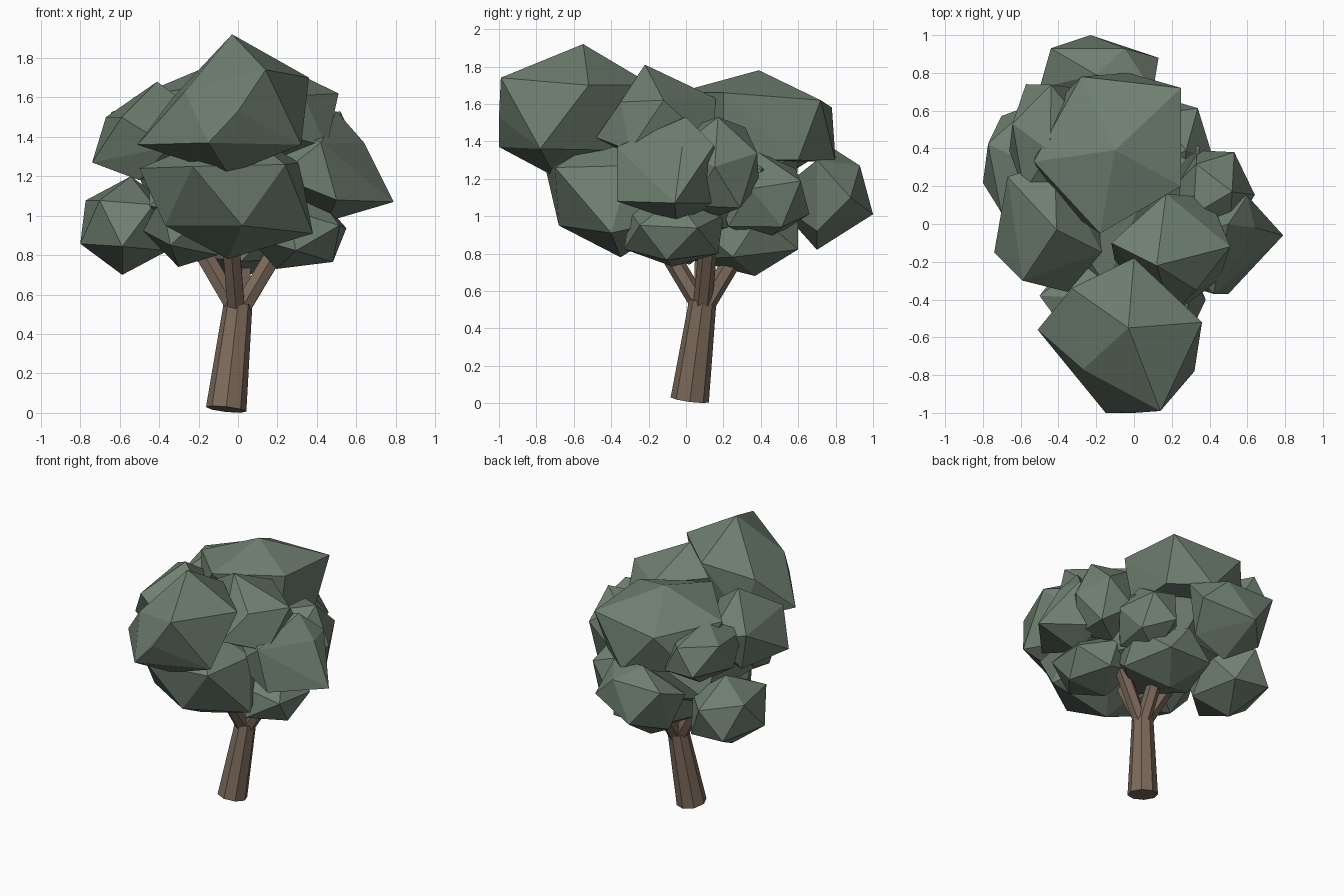
import bpy
import bmesh
from math import radians
from mathutils import Euler, Matrix, Vector

cube = bpy.data.objects.get("Cube")
if cube:
    bpy.data.objects.remove(cube, do_unlink=True)


def make_material(name, color):
    mat = bpy.data.materials.new(name)
    mat.use_nodes = True
    mat.diffuse_color = color
    mat.node_tree.nodes["Principled BSDF"].inputs["Base Color"].default_value = color
    return mat


leaf_green = make_material("leaf_green", (0.16, 0.215, 0.165, 1))
bark_brown = make_material("bark_brown", (0.205, 0.145, 0.103, 1))


def finish(bm, name, mat):
    mesh = bpy.data.meshes.new(name)
    bm.to_mesh(mesh)
    bm.free()
    mesh.materials.append(mat)
    obj = bpy.data.objects.new(name, mesh)
    bpy.context.collection.objects.link(obj)
    return obj


def limb(name, start, end, r_start, r_end, sides):
    """Tapered prism between two points."""
    start, end = Vector(start), Vector(end)
    axis = end - start
    bm = bmesh.new()
    bmesh.ops.create_cone(bm, cap_ends=True, segments=sides, radius1=r_start,
                          radius2=r_end, depth=axis.length)
    turn = Vector((0, 0, 1)).rotation_difference(axis).to_matrix().to_4x4()
    bm.transform(Matrix.Translation((start + end) / 2) @ turn)
    return finish(bm, name, bark_brown)


def clump(name, x, y, z, turn=(0, 0, 0)):
    """Turned icosahedron stretched to fill the given x, y and z ranges."""
    bm = bmesh.new()
    bmesh.ops.create_icosphere(bm, subdivisions=1, radius=1)
    bm.transform(Euler([radians(a) for a in turn]).to_matrix().to_4x4())
    for axis, (low, high) in enumerate((x, y, z)):
        values = [v.co[axis] for v in bm.verts]
        least, span = min(values), max(values) - min(values)
        for v in bm.verts:
            v.co[axis] = low + (v.co[axis] - least) / span * (high - low)
    return finish(bm, name, leaf_green)


def faceted_clump(name, *corners):
    """Irregular clump: the convex hull of a few corners."""
    bm = bmesh.new()
    for corner in corners:
        bm.verts.new(corner)
    hull = bmesh.ops.convex_hull(bm, input=bm.verts[:])
    loose = [v for v in hull["geom_interior"] if isinstance(v, bmesh.types.BMVert)]
    bmesh.ops.delete(bm, geom=loose, context="VERTS")
    bmesh.ops.recalc_face_normals(bm, faces=bm.faces[:])
    return finish(bm, name, leaf_green)


# Leaning trunk and the branches that fan out from its top
limb("trunk", (-0.06, 0.02, 0.018), (0, 0.09, 0.55), 0.103, 0.073, 8)
branches = {
    "left": ((0.025, 0.09, 0.54), (0.21, 0.12, 0.85)),
    "right": ((-0.02, 0.09, 0.54), (-0.2, 0.1, 0.85)),
    "front": ((-0.01, 0.065, 0.54), (-0.04, -0.15, 0.9)),
    "back": ((0.01, 0.115, 0.54), (0.03, 0.3, 0.85)),
}
for side, (start, end) in branches.items():
    limb(side + "_branch", start, end, 0.05, 0.05, 6)

# Large upper foliage
faceted_clump(
    "front_top_clump",
    (-.03, -.55, 1.92), (-.51, -.56, 1.36), (.14, -.99, 1.74), (-.15, -1, 1.37),
    (.32, -.78, 1.36), (.36, -.52, 1.7), (0, -.18, 1.7), (-.33, -.34, 1.6),
    (-.05, -.7, 1.21), (.05, -.25, 1.35), (-.25, -.3, 1.3),
    (-.27, -.77, 1.63), (0, -1, 1.53))
faceted_clump(
    "centre_top_clump",
    (.12, -.22, 1.81), (.17, .16, 1.63), (.51, -.12, 1.62), (.33, -.35, 1.61),
    (-.12, -.1, 1.65), (.45, -.3, 1.35), (.4, .14, 1.38), (.2, -.48, 1.42),
    (.2, -.1, 1.22), (-.1, -.2, 1.35))
faceted_clump(
    "back_top_clump",
    (-.1, .39, 1.78), (-.28, .78, 1.58), (.25, .72, 1.62), (-.03, .8, 1.29),
    (.25, .2, 1.66), (-.18, -.05, 1.66), (-.53, .33, 1.6), (.22, .6, 1.3),
    (.2, .2, 1.3), (-.45, .6, 1.3), (-.4, .1, 1.3))
faceted_clump(
    "right_top_clump",
    (-.41, -.03, 1.68), (-.74, -.15, 1.27), (-.67, .25, 1.5), (-.59, -.3, 1.5),
    (-.35, -.36, 1.35), (-.17, -.15, 1.5), (-.42, .33, 1.45), (-.6, .2, 1.22),
    (-.5, -.2, 1.18), (-.2, .1, 1.25))
clump("back_right_clump", (-0.66, -0.25), (0.15, 0.74), (1.2, 1.62), (10, 0, 15))

# Side foliage
faceted_clump(
    "left_clump",
    (.79, -.06, 1.07), (.5, -.37, 1.08), (.42, -.37, 1.37), (.64, -.02, 1.37),
    (.5, 0, 1.53), (.6, .15, 1.38), (.47, .18, 1.07), (.2, -.1, 1.5),
    (.45, -.05, .97), (.15, 0, 1.1), (.2, -.3, 1.2))
clump("back_left_clump", (0.2, 0.64), (-0.05, 0.39), (1, 1.53), (25, 10, 70))
clump("inner_left_clump", (0.02, 0.42), (0.15, 0.66), (0.86, 1.34), (15, 5, 60))

# Lower foliage
faceted_clump(
    "front_low_clump",
    (-.23, -.75, 1.25), (.24, -.7, 1.26), (.02, -.68, .95), (-.37, -.45, .95),
    (.38, -.4, .91), (-.05, -.35, .78), (-.5, -.38, 1.24), (.31, -.3, 1.27),
    (0, -.4, 1.45), (.2, 0, 1), (-.2, 0, 1), (0, 0, 1.3))
faceted_clump(
    "back_low_clump",
    (-.23, 1, 1.01), (-.44, .93, 1.27), (-.05, .93, 1.27), (.13, .88, 1.1),
    (.1, .7, 1.3), (-.5, .72, 1.2), (-.2, .79, 1.36), (-.2, .7, .82),
    (-.42, .8, .95), (.05, .7, .92), (-.2, .45, 1.1))
clump("right_low_clump", (-0.8, -0.33), (-0.02, 0.63), (0.7, 1.2), (0, 5, 15))
clump("left_low_clump", (0.05, 0.55), (-0.33, 0.2), (0.73, 1.1), (10, 20, 30))
clump("inner_right_clump", (-0.48, 0), (-0.32, 0.25), (0.74, 1.2), (10, 15, 0))
clump("inner_back_clump", (-0.28, 0.31), (0.02, 0.6), (0.68, 1.12), (10, 0, 20))
clump("core_clump", (-0.45, 0.35), (-0.35, 0.6), (0.8, 1.5), (5, 10, 35))
